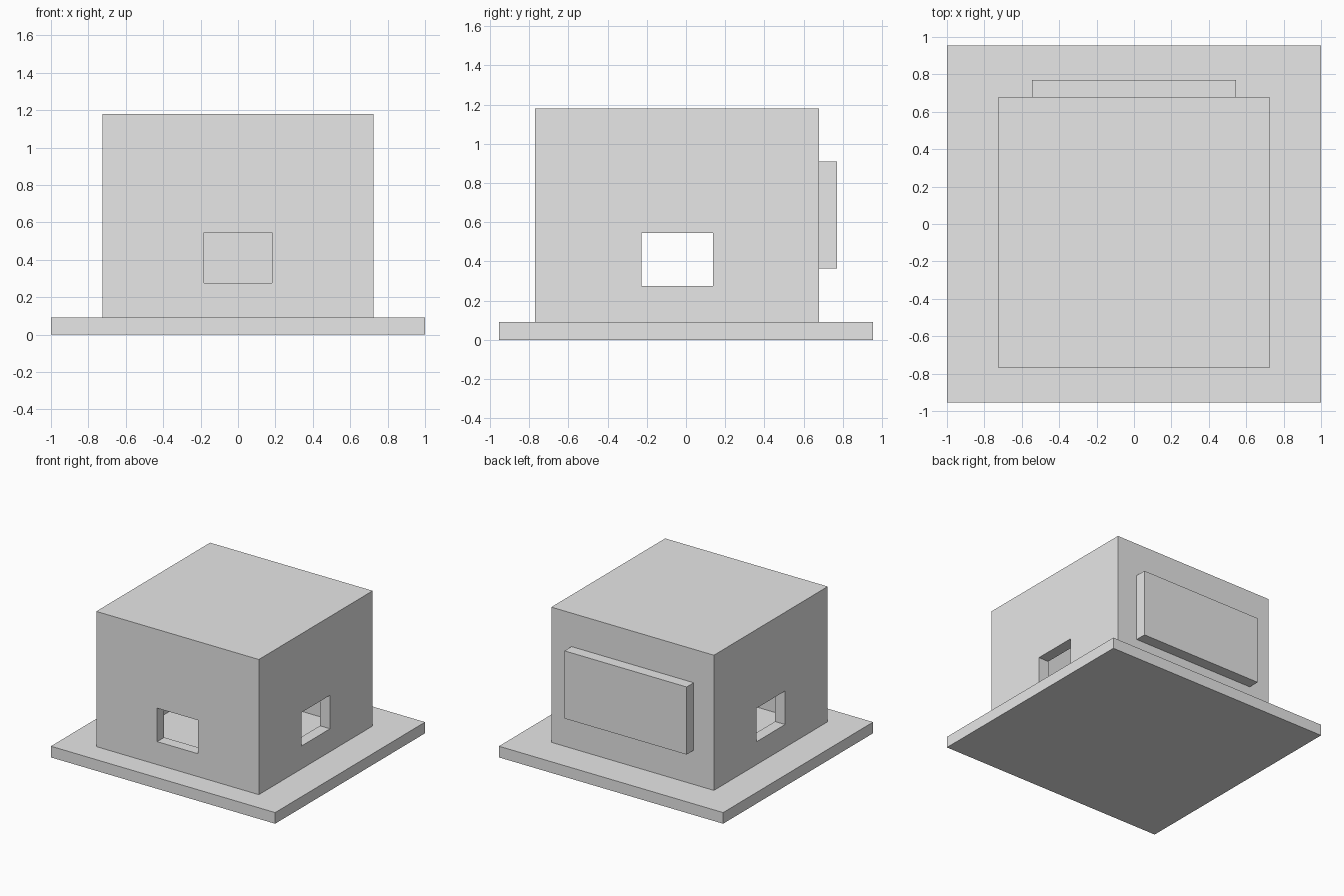
import bpy
import bmesh
from mathutils import Vector

cube = bpy.data.objects.get("Cube")
if cube:
    bpy.data.objects.remove(cube, do_unlink=True)

grey = bpy.data.materials.new("plain_grey")
grey.use_nodes = True
colour = (0.8, 0.8, 0.8, 1)
grey.diffuse_color = colour
grey.node_tree.nodes["Principled BSDF"].inputs["Base Color"].default_value = colour


def box(name, low, high):
    """Axis-aligned block between two corners."""
    low, high = Vector(low), Vector(high)
    bm = bmesh.new()
    bmesh.ops.create_cube(bm, size=1)
    bmesh.ops.scale(bm, vec=high - low, verts=bm.verts)
    bmesh.ops.translate(bm, vec=(low + high) / 2, verts=bm.verts)
    mesh = bpy.data.meshes.new(name)
    bm.to_mesh(mesh)
    bm.free()
    mesh.materials.append(grey)
    obj = bpy.data.objects.new(name, mesh)
    bpy.context.collection.objects.link(obj)
    return obj


def cut(target, cutter):
    """Subtract a hidden cutter block."""
    cutter.hide_render = True
    cutter.hide_viewport = True
    cutter.display_type = 'WIRE'
    mod = target.modifiers.new(cutter.name, 'BOOLEAN')
    mod.operation = 'DIFFERENCE'
    mod.solver = 'EXACT'
    mod.object = cutter


WALL = 0.09
HALF = 0.725
MID = -0.045          # centre of the house in y
FRONT, BACK = MID - HALF, MID + HALF
FLOOR, ROOF = 0.09, 1.18
SILL, LINTEL = 0.275, 0.545
OPEN = 0.182          # half width of the openings

# Ground slab
box("base_slab", (-1, -0.955, 0), (1, 0.955, FLOOR))

# Hollow house body, open to the slab below
house = box("house_body", (-HALF, FRONT, FLOOR), (HALF, BACK, ROOF))
inner = HALF - WALL
cut(house, box("room_cutter", (-inner, FRONT + WALL, 0),
               (inner, BACK - WALL, ROOF - WALL)))

# Openings: one through both side walls, one in the front wall
cut(house, box("side_window_cutter", (-1, MID - OPEN, SILL),
               (1, MID + OPEN, LINTEL)))
cut(house, box("front_window_cutter", (-OPEN, -1, SILL),
               (OPEN, MID, LINTEL)))

# Raised panel on the back wall
box("back_panel", (-0.545, BACK, 0.365), (0.545, BACK + WALL, 0.91))
